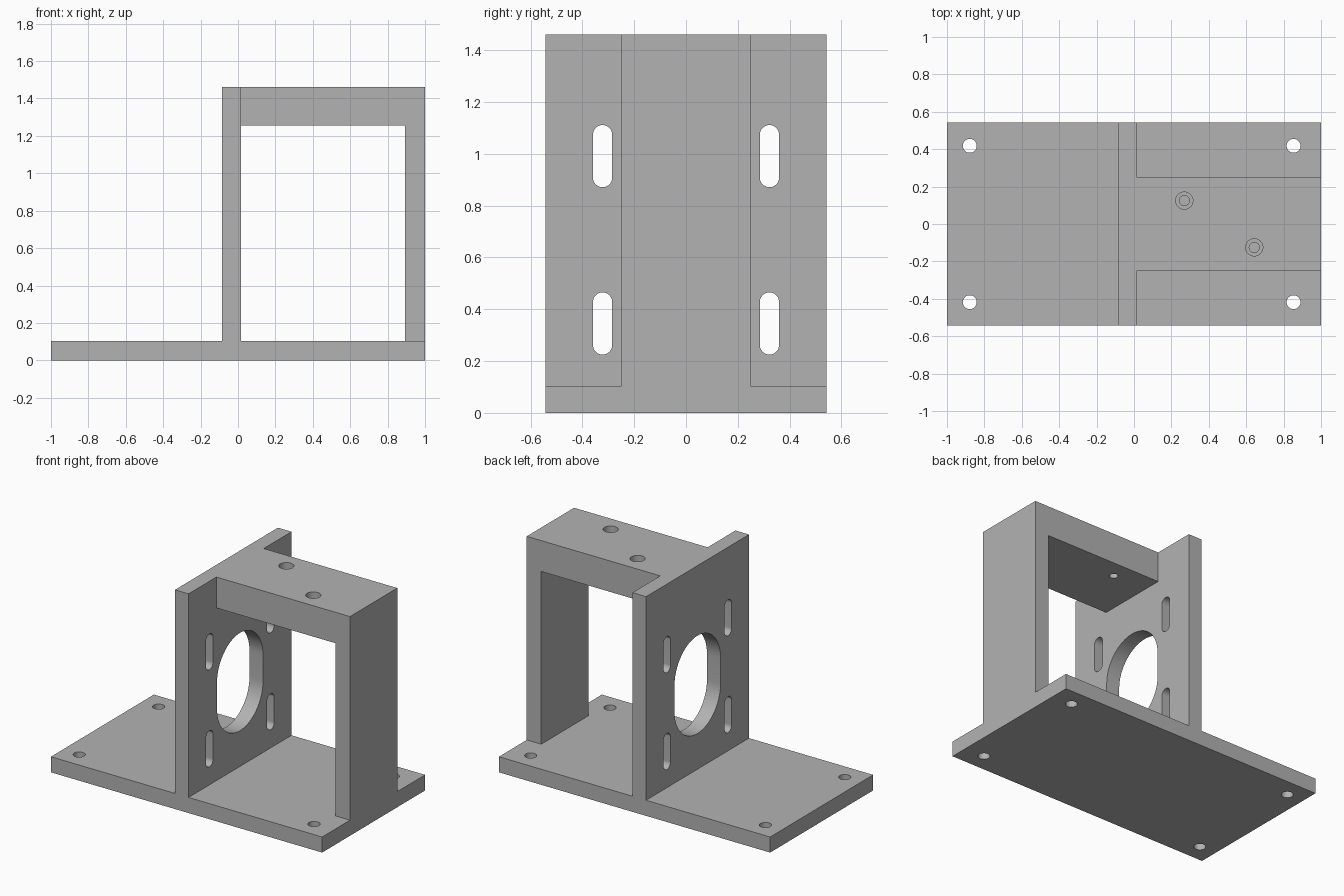
import bpy
import bmesh
from math import cos, sin, pi, radians
from mathutils import Vector

if "Cube" in bpy.data.objects:
    bpy.data.objects.remove(bpy.data.objects["Cube"], do_unlink=True)

grey = bpy.data.materials.new("plain grey")
grey.use_nodes = True
colour = (0.45, 0.45, 0.45, 1)
grey.diffuse_color = colour
grey.node_tree.nodes["Principled BSDF"].inputs["Base Color"].default_value = colour


def add_object(name, bm):
    bmesh.ops.recalc_face_normals(bm, faces=bm.faces)
    mesh = bpy.data.meshes.new(name)
    bm.to_mesh(mesh)
    bm.free()
    mesh.materials.append(grey)
    obj = bpy.data.objects.new(name, mesh)
    bpy.context.collection.objects.link(obj)
    return obj


def prism(name, outline, depth):
    """Extrude a closed outline along the depth vector."""
    bm = bmesh.new()
    face = bm.faces.new([bm.verts.new(p) for p in outline])
    made = bmesh.ops.extrude_face_region(bm, geom=[face])
    moved = [v for v in made["geom"] if isinstance(v, bmesh.types.BMVert)]
    bmesh.ops.translate(bm, verts=moved, vec=Vector(depth))
    return add_object(name, bm)


def box(name, x0, x1, half_y, z0, z1):
    outline = [(x0, -half_y, z0), (x1, -half_y, z0), (x1, -half_y, z1), (x0, -half_y, z1)]
    return prism(name, outline, (0, 2 * half_y, 0))


def round_cutter(x, y, r, z0, z1, n=48):
    ring = [(x + r * cos(2 * pi * i / n), y + r * sin(2 * pi * i / n), z0) for i in range(n)]
    return prism("hole_cutter", ring, (0, 0, z1 - z0))


def slot_cutter(y, z, r, half, n=32):
    """Upright slot with round ends, running along x through the upright plate."""
    ring = []
    for end in (0, 1):
        for i in range(n + 1):
            a = pi * (i / n + end)
            ring.append((-0.2, y + r * cos(a), z + r * sin(a) + half * (1 - 2 * end)))
    return prism("slot_cutter", ring, (0.4, 0, 0))


def combine(body, other, operation):
    mod = body.modifiers.new(operation.lower(), 'BOOLEAN')
    mod.operation = operation
    mod.solver = 'EXACT'
    mod.object = other
    bpy.context.view_layer.objects.active = body
    bpy.ops.object.modifier_apply(modifier=mod.name)
    bpy.data.objects.remove(other, do_unlink=True)


DEPTH, ARM, TOP, FLOOR = 0.542, 0.249, 1.461, 0.104

# Upright plate with the large central opening and four adjusting slots
upright = box("upright_plate", -0.085, 0.015, DEPTH, 0, TOP)
mid = 0.668
combine(upright, slot_cutter(0, mid, 0.243, 0.083), 'DIFFERENCE')
for y in (-0.322, 0.322):
    for z in (mid - 0.323, mid + 0.323):
        combine(upright, slot_cutter(y, z, 0.037, 0.083), 'DIFFERENCE')

# Base plate with four corner holes
bracket = box("mounting_bracket", -1, 1, DEPTH, 0, FLOOR)
for x in (-0.878, 0.853):
    for y in (-0.418, 0.418):
        combine(bracket, round_cutter(x, y, 0.037, -0.1, 0.2), 'DIFFERENCE')

# Arm: top beam and end post in one L-shaped profile
profile = [(0, 0.05), (0.893, 0.05), (0.893, 1.255), (-0.04, 1.255), (-0.04, TOP), (1, TOP), (1, 0.05)]
arm = prism("arm", [(x, -ARM, z) for x, z in profile[1:]], (0, 2 * ARM, 0))

# Two counterbored holes in the top beam
for x, y in ((0.269, 0.125), (0.643, -0.125)):
    combine(arm, round_cutter(x, y, 0.027, 1.1, 1.6), 'DIFFERENCE')
    combine(arm, round_cutter(x, y, 0.046, 1.36, 1.6), 'DIFFERENCE')

# Fuse everything into one solid
combine(bracket, upright, 'UNION')
combine(bracket, arm, 'UNION')
bpy.ops.object.select_all(action='DESELECT')
bracket.select_set(True)
bpy.context.view_layer.objects.active = bracket
bpy.ops.object.shade_smooth_by_angle(angle=radians(30))
